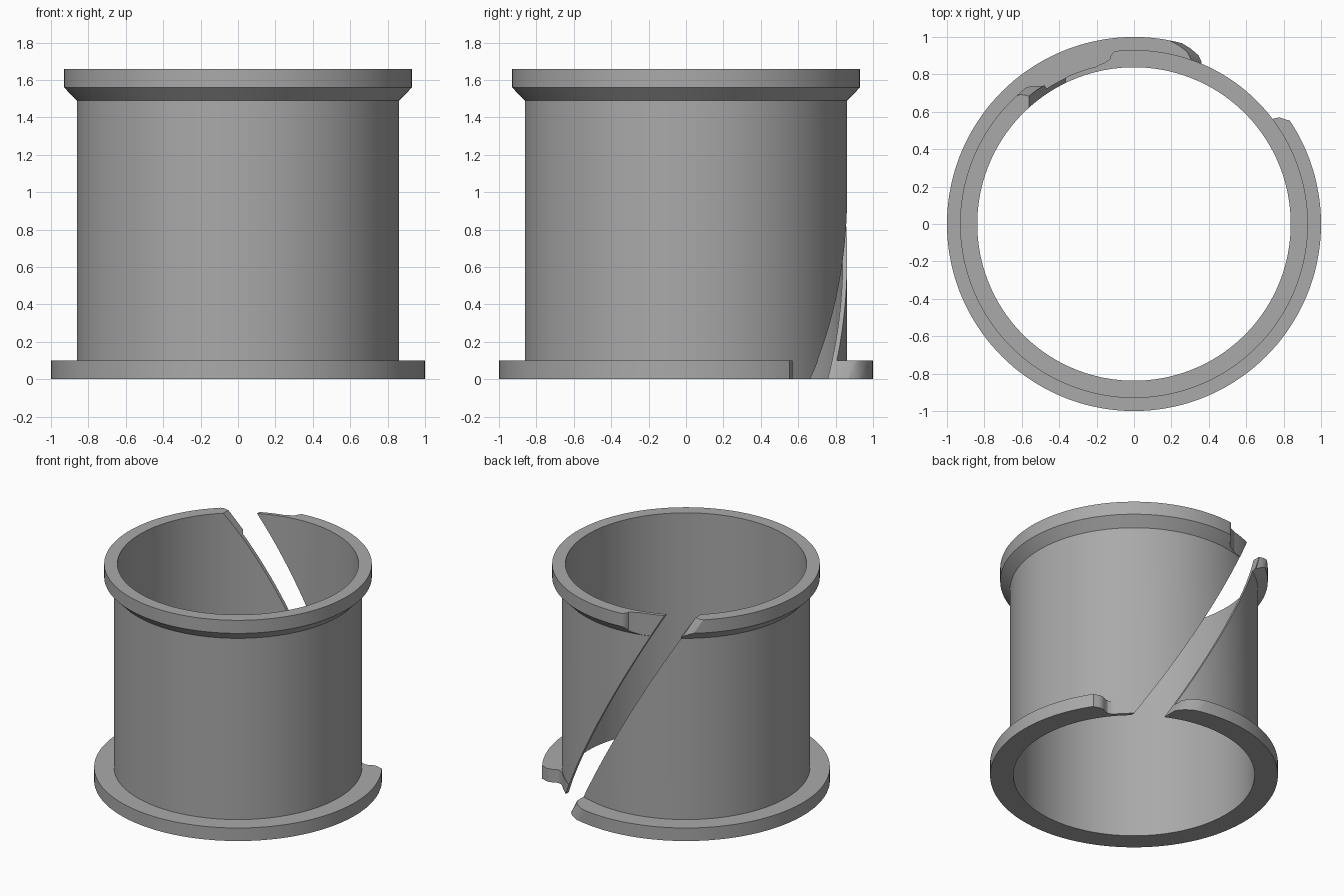
import bpy, bmesh, math
from math import cos, sin, radians

cube = bpy.data.objects.get("Cube")
if cube:
    bpy.data.objects.remove(cube, do_unlink=True)

HEIGHT = 1.66
WALL = 0.862
SLOPE = 0.555     # sideways travel of the slit per unit of height
TWIST = 40        # degrees of travel of the slit per unit of height

grey = bpy.data.materials.new("plain_grey")
grey.use_nodes = True
grey.diffuse_color = (0.4, 0.4, 0.4, 1)
grey.node_tree.nodes["Principled BSDF"].inputs["Base Color"].default_value = grey.diffuse_color


def make_object(name, bm):
    bmesh.ops.recalc_face_normals(bm, faces=bm.faces)
    mesh = bpy.data.meshes.new(name)
    bm.to_mesh(mesh)
    bm.free()
    mesh.materials.append(grey)
    obj = bpy.data.objects.new(name, mesh)
    bpy.context.collection.objects.link(obj)
    return obj


def loft(name, rings, closed=False):
    """Skin equal rings of points; close into a loop or cap the ends."""
    bm = bmesh.new()
    loops = [[bm.verts.new(p) for p in ring] for ring in rings]
    n = len(loops[0])
    pairs = list(zip(loops, loops[1:])) + ([(loops[-1], loops[0])] if closed else [])
    for a, b in pairs:
        for i in range(n):
            j = (i + 1) % n
            bm.faces.new((a[i], a[j], b[j], b[i]))
    if not closed:
        bm.faces.new(loops[0])
        bm.faces.new(loops[-1])
    return make_object(name, bm)


def prism(name, polar, z0, z1, twist=0, z_ref=0, steps=1):
    """Upright cutter from (radius, degrees) points, optionally twisted."""
    rings = []
    for k in range(steps + 1):
        z = z0 + (z1 - z0) * k / steps
        turn = twist * (z - z_ref)
        rings.append([(r * cos(radians(a + turn)), r * sin(radians(a + turn)), z)
                      for r, a in polar])
    return loft(name, rings)


def relief(name, curve, end, z0, z1):
    """Cutter that trims a flange back to the sleeve, with an S-shaped end."""
    start = curve[-1][1]
    arc = [(WALL + 0.003, start + (end - start) * i / 14) for i in range(1, 15)]
    outer = [(1.15, end), (1.15, curve[0][1])]
    return prism(name, curve + arc + outer, z0, z1)


# Sleeve with both flanges, as one turned profile
profile = [(0.838, 0), (1, 0), (1, 0.1), (WALL, 0.1), (WALL, 1.49),
           (0.93, 1.56), (0.93, HEIGHT), (0.838, HEIGHT)]
SEGMENTS = 144
bushing = loft("split_bushing", [
    [(r * cos(math.tau * i / SEGMENTS), r * sin(math.tau * i / SEGMENTS), z) for r, z in profile]
    for i in range(SEGMENTS)], closed=True)

# Slanted slit through the back wall
slit = loft("slit_cutter", [
    [(x - SLOPE * z, y, z) for x, y in ((0.36, 0.3), (0.555, 0.3), (0.555, 1.2), (0.36, 1.2))]
    for z in (-0.1, HEIGHT + 0.1)])

# Flange ends trimmed back on one side of the slit
lower_relief = relief("lower_relief_cutter", [
    (1.01, 33), (0.99, 34.2), (0.965, 36.2), (0.94, 37),
    (0.91, 37.3), (0.885, 38), (0.87, 39.5)], 61, -0.1, 0.101)
upper_relief = relief("upper_relief_cutter", [
    (0.94, 95), (0.925, 96.8), (0.91, 97.8), (0.89, 98.4),
    (0.878, 100), (0.87, 102.5)], 117, 1.48, HEIGHT + 0.1)

# Rounded flange ends on the other side of the slit
lower_round = prism("lower_round_cutter", [
    (0.87, 65.5), (0.93, 66.8), (0.965, 69), (0.985, 72), (1.005, 76),
    (1.1, 76), (1.1, 50), (0.9, 50)], -0.1, 0.15, TWIST, 0, 5)
upper_round = prism("upper_round_cutter", [
    (0.885, 129.4), (0.905, 130.3), (0.92, 131.2), (0.935, 133),
    (1.1, 133), (1.1, 112), (0.9, 112)], 1.45, HEIGHT + 0.1, TWIST, HEIGHT, 5)

cutters = [slit, lower_relief, upper_relief, lower_round, upper_round]
for cutter in cutters:
    cutter.hide_render = True
    mod = bushing.modifiers.new(cutter.name, "BOOLEAN")
    mod.operation = "DIFFERENCE"
    mod.solver = "EXACT"
    mod.object = cutter

# Bake the cuts, drop the cutters and shade
depsgraph = bpy.context.evaluated_depsgraph_get()
bushing_mesh = bpy.data.meshes.new_from_object(bushing.evaluated_get(depsgraph))
bushing.modifiers.clear()
bushing.data = bushing_mesh
for cutter in cutters:
    bpy.data.objects.remove(cutter, do_unlink=True)
bpy.ops.object.select_all(action="DESELECT")
bushing.select_set(True)
bpy.context.view_layer.objects.active = bushing
bpy.ops.object.shade_smooth_by_angle(angle=radians(30))
